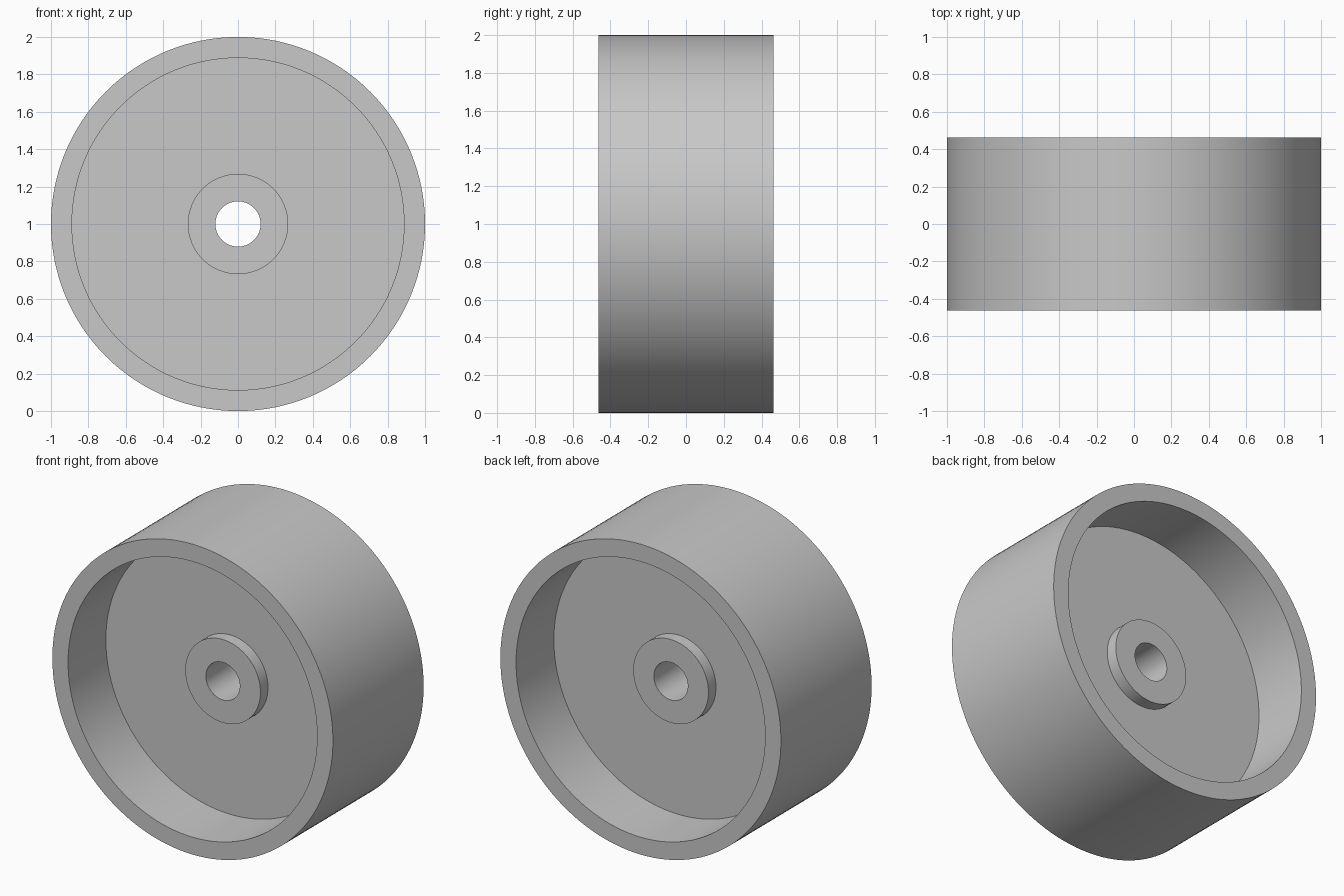
import bpy
import bmesh
import math
from mathutils import Vector, Matrix

SEGMENTS = 128
CENTRE = Vector((0, 0, 1))

# Wheel dimensions: radii, then half-widths along the axle
TYRE_R, RIM_R, HUB_R, BORE_R = 1.0, 0.888, 0.268, 0.121
TYRE_W, HUB_W, WEB_W = 0.462, 0.154, 0.077

if "Cube" in bpy.data.objects:
    bpy.data.objects.remove(bpy.data.objects["Cube"], do_unlink=True)

# Plain grey material
grey = bpy.data.materials.new("plain_grey")
grey.use_nodes = True
colour = (0.58, 0.58, 0.58, 1)
grey.diffuse_color = colour
grey.node_tree.nodes["Principled BSDF"].inputs["Base Color"].default_value = colour


def lathe(name, profile, material):
    """Revolve a closed (radius, y) profile around the y axis."""
    bm = bmesh.new()
    verts = [bm.verts.new((r, y, 0)) for r, y in profile]
    edges = [bm.edges.new((verts[i - 1], verts[i])) for i in range(len(verts))]
    bmesh.ops.spin(bm, geom=verts + edges, cent=(0, 0, 0), axis=(0, 1, 0),
                   angle=math.tau, steps=SEGMENTS, use_merge=True)
    bmesh.ops.remove_doubles(bm, verts=bm.verts[:], dist=0.0001)
    bmesh.ops.recalc_face_normals(bm, faces=bm.faces[:])
    bmesh.ops.transform(bm, matrix=Matrix.Translation(CENTRE), verts=bm.verts[:])
    mesh = bpy.data.meshes.new(name)
    bm.to_mesh(mesh)
    bm.free()
    mesh.materials.append(material)
    obj = bpy.data.objects.new(name, mesh)
    bpy.context.collection.objects.link(obj)
    return obj


# Rim, web and hub in one turned piece, mirrored front to back
front = [(BORE_R, -HUB_W), (HUB_R, -HUB_W), (HUB_R, -WEB_W),
         (RIM_R, -WEB_W), (RIM_R, -TYRE_W), (TYRE_R, -TYRE_W)]
back = [(r, -y) for r, y in reversed(front)]
wheel = lathe("wheel", front + back, grey)

# Smooth round walls with crisp edges
bpy.ops.object.select_all(action="DESELECT")
wheel.select_set(True)
bpy.context.view_layer.objects.active = wheel
bpy.ops.object.shade_smooth_by_angle(angle=math.radians(30))
